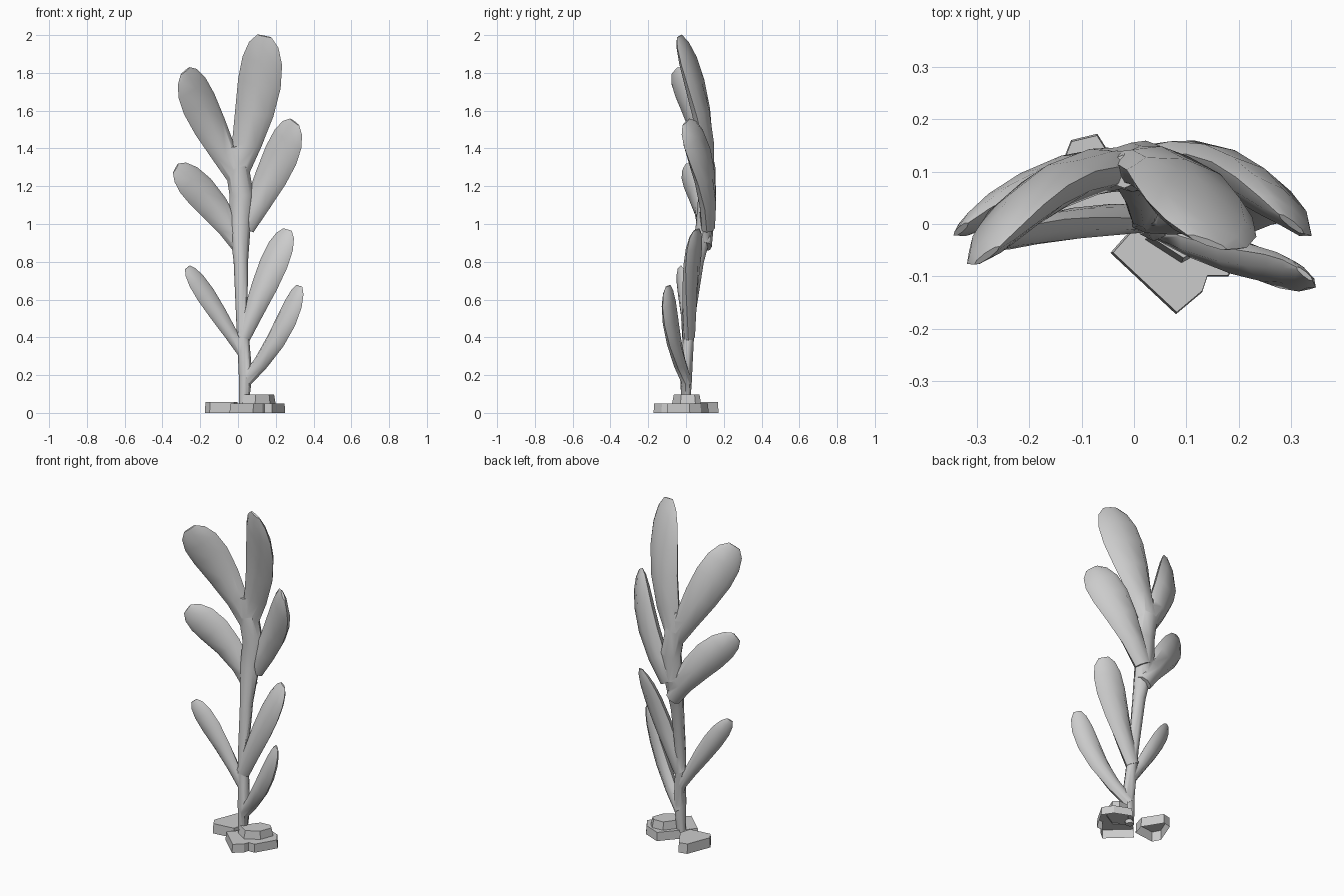
import bpy, bmesh, math
from mathutils import Vector

if "Cube" in bpy.data.objects:
    bpy.data.objects.remove(bpy.data.objects["Cube"])

SIDES = 8
# Shared leaf profile: position along the leaf, width factor, thickness factor
PROFILE = [(0, .5, .85), (.22, .66, 1), (.46, .88, 1), (.67, 1, .9),
           (.83, .94, .72), (.94, .7, .45), (1, .34, .14)]


def make_object(name, bm):
    bmesh.ops.recalc_face_normals(bm, faces=bm.faces)
    me = bpy.data.meshes.new(name)
    bm.to_mesh(me)
    bm.free()
    ob = bpy.data.objects.new(name, me)
    bpy.context.collection.objects.link(ob)
    return ob


def loft(name, path):
    """Flattened rings along (position, half width, half thickness).
    Everything follows one curved sheet, bowed towards the back."""
    bm = bmesh.new()
    rings = []
    for i, (p, w, t) in enumerate(path):
        tan = (path[min(i + 1, len(path) - 1)][0] - path[max(i - 1, 0)][0]).normalized()
        side = tan.cross(Vector((2.6 * p.x, 1, 0))).normalized()
        nrm = side.cross(tan).normalized()
        angles = [2 * math.pi * k / SIDES for k in range(SIDES)]
        rings.append([bm.verts.new(p + side * w * math.cos(a) + nrm * t * math.sin(a))
                      for a in angles])
    for a, b in zip(rings, rings[1:]):
        for k in range(SIDES):
            n = (k + 1) % SIDES
            bm.faces.new((a[k], a[n], b[n], b[k]))
    bm.faces.new(rings[0])
    bm.faces.new(rings[-1])
    return make_object(name, bm)


def leaf(name, base, mid, tip, width, thick):
    """Leaf on a parabola through its joint, middle and tip."""
    a, m, b = Vector(base), Vector(mid), Vector(tip)
    path = [(a * (1 - t) * (1 - 2 * t) + m * 4 * t * (1 - t) + b * t * (2 * t - 1),
             width * fw, thick * ft) for t, fw, ft in PROFILE]
    return loft(name, path)


def rock(name, outline, z0, z1, shrink):
    """Open-bottomed slab with a slightly smaller top."""
    bm = bmesh.new()
    pts = [Vector(p) for p in outline]
    n = len(pts)
    c = sum(pts, Vector((0, 0))) / n
    lo = [bm.verts.new((p.x, p.y, z0)) for p in pts]
    hi = [bm.verts.new((*c.lerp(p, shrink), z1)) for p in pts]
    for i in range(n):
        j = (i + 1) % n
        bm.faces.new((lo[i], lo[j], hi[j], hi[i]))
    bm.faces.new(hi)
    return make_object(name, bm)


# Main stalk: x, y, z, half width (slightly flattened)
stalk = [(.03, 0, .03, .025), (.04, 0, .2, .036), (.02, .02, .5, .03), (.015, .06, .8, .038),
         (.01, .1, 1, .058), (.02, .112, 1.15, .064), (-.005, .108, 1.3, .062), (-.02, .1, 1.41, .035)]
plant = loft("seaweed_plant", [(Vector(s[:3]), s[3], min(s[3] * .9, .047)) for s in stalk])

# Leaves: joint, middle, tip, half width, half thickness
leaves = [
    leaf("top_leaf", (0, .11, 1.28), (.092, .075, 1.62), (.14, -.035, 1.995), .12, .045),
    leaf("upper_left_leaf", (0, .11, 1.24), (-.16, .065, 1.54), (-.28, -.06, 1.81), .106, .044),
    leaf("upper_right_leaf", (.035, .115, .98), (.185, .095, 1.27), (.3, .0, 1.54), .105, .045),
    leaf("middle_left_leaf", (.015, .1, .88), (-.14, .085, 1.105), (-.33, -.01, 1.295), .092, .043),
    leaf("middle_right_leaf", (.025, .015, .4), (.152, .025, .7), (.262, .055, .97), .082, .038),
    leaf("lower_left_leaf", (.03, .01, .31), (-.122, .0, .55), (-.268, -.035, .77), .054, .03),
    leaf("lower_right_leaf", (.035, .005, .16), (.21, -.068, .4), (.325, -.095, .672), .062, .034),
]

# Fuse every leaf into the stalk
bpy.context.view_layer.objects.active = plant
for part in leaves:
    mod = plant.modifiers.new(part.name, 'BOOLEAN')
    mod.operation = 'UNION'
    mod.solver = 'EXACT'
    mod.object = part
    bpy.ops.object.modifier_apply(modifier=mod.name)
    bpy.data.objects.remove(part)

bpy.ops.object.select_all(action='DESELECT')
plant.select_set(True)
bpy.ops.object.shade_smooth_by_angle(angle=math.radians(50))

# Base rocks
rock("left_rock", [(-.12, .16), (-.07, .172), (0, .06), (-.02, -.01), (-.15, -.025), (-.175, .02)],
     0, .058, .97)
rock("right_rock", [(-.045, -.055), (.08, -.172), (.13, -.13), (.14, -.1), (.18, -.1),
                    (.25, .02), (.21, .08), (.11, .12)], 0, .05, .97)
rock("upper_rock", [(.02, -.03), (.09, -.075), (.17, -.03), (.2, .05), (.17, .08), (.1, .075)],
     .045, .097, .88)
